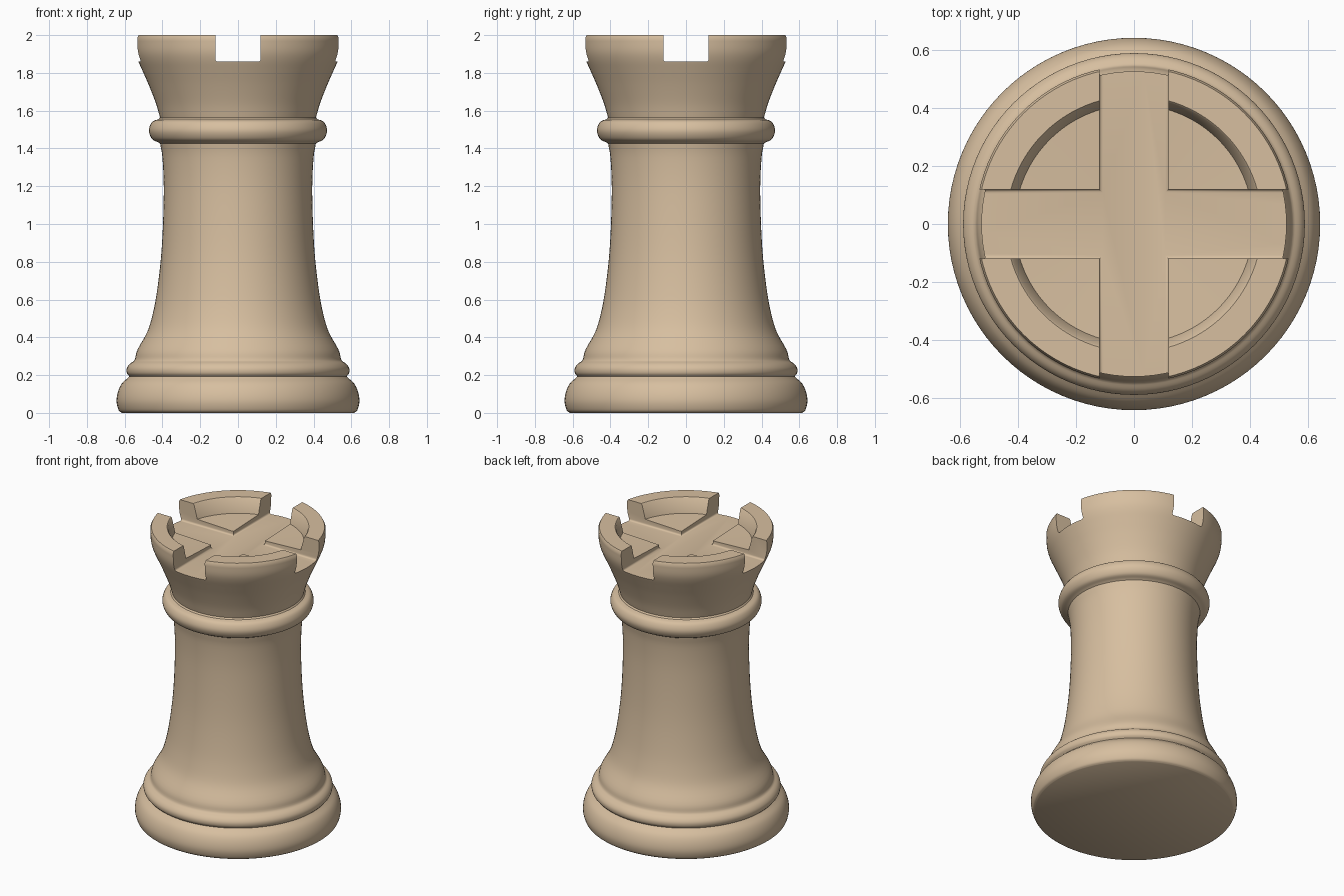
import bpy, bmesh, math
from mathutils import Vector

if "Cube" in bpy.data.objects:
    bpy.data.objects.remove(bpy.data.objects["Cube"])

SEGMENTS = 96


def smooth_curve(points, steps=4):
    """Catmull-Rom curve through (radius, height) points."""
    p = [Vector(q) for q in points]
    p = [2 * p[0] - p[1]] + p + [2 * p[-1] - p[-2]]
    out = []
    for a, b, c, d in zip(p, p[1:], p[2:], p[3:]):
        for i in range(steps):
            t = i / steps
            out.append(0.5 * (2 * b + (c - a) * t + (2 * a - 5 * b + 4 * c - d) * t * t
                              + (3 * b - a - 3 * c + d) * t ** 3))
    return out + [p[-2]]


def lathe(name, profile):
    """Revolve a profile around z; zero radius closes to a pole."""
    bm = bmesh.new()
    verts = [bm.verts.new((r, 0, z)) for r, z in profile]
    edges = [bm.edges.new(pair) for pair in zip(verts, verts[1:])]
    bmesh.ops.spin(bm, geom=verts + edges, cent=(0, 0, 0), axis=(0, 0, 1),
                   angle=math.tau, steps=SEGMENTS, use_duplicate=False)
    bmesh.ops.remove_doubles(bm, verts=bm.verts[:], dist=1e-4)
    bmesh.ops.recalc_face_normals(bm, faces=bm.faces[:])
    return to_object(name, bm)


def to_object(name, bm):
    mesh = bpy.data.meshes.new(name)
    bm.to_mesh(mesh)
    bm.free()
    obj = bpy.data.objects.new(name, mesh)
    bpy.context.collection.objects.link(obj)
    return obj


def cross_cutter(half, reach, bottom, top, fillet):
    """Plus-shaped prism with rounded lower edges."""
    corner = [(reach, -half), (reach, half), (half, half)]
    outline = []
    for k in range(4):
        c, s = round(math.cos(k * math.pi / 2)), round(math.sin(k * math.pi / 2))
        outline += [(c * x - s * y, s * x + c * y) for x, y in corner]
    bm = bmesh.new()
    base = bm.faces.new([bm.verts.new((x, y, bottom)) for x, y in outline])
    res = bmesh.ops.extrude_face_region(bm, geom=[base], use_keep_orig=True)
    bmesh.ops.translate(bm, vec=(0, 0, top - bottom),
                        verts=[v for v in res["geom"] if isinstance(v, bmesh.types.BMVert)])
    bmesh.ops.recalc_face_normals(bm, faces=bm.faces[:])
    low = [e for e in bm.edges if all(abs(v.co.z - bottom) < 1e-5 for v in e.verts)]
    bmesh.ops.bevel(bm, geom=low, offset=fillet, segments=3, profile=0.5, affect='EDGES')
    return to_object("notch_cutter", bm)


# Profile sections, bottom to top
foot = [(0.615, 0), (0.632, 0.015), (0.643, 0.06), (0.636, 0.11), (0.615, 0.155), (0.58, 0.188)]
foot_ring = [(0.575, 0.193), (0.588, 0.21), (0.589, 0.235), (0.575, 0.258), (0.55, 0.275)]
column = [(0.545, 0.285), (0.532, 0.335), (0.48, 0.43), (0.45, 0.53), (0.428, 0.65),
          (0.408, 0.82), (0.397, 1.0), (0.393, 1.2), (0.4, 1.35), (0.412, 1.425)]
collar = [(0.422, 1.432), (0.455, 1.45), (0.472, 1.495), (0.455, 1.54), (0.42, 1.555)]
crown = [(0.413, 1.565), (0.435, 1.64), (0.472, 1.735), (0.505, 1.81), (0.531, 1.87),
         (0.544, 1.92), (0.547, 1.985)]
rim_and_floor = [Vector(p) for p in
                 [(0.54, 2), (0.442, 2), (0.436, 1.994), (0.412, 1.9), (0, 1.882)]]
profile = [Vector((0, 0))]
for section in (foot, foot_ring, column, collar, crown):
    profile += smooth_curve(section)
profile += rim_and_floor

# Turned body
body = lathe("tower_piece", profile)

# Four notches cut by one cross
cutter = cross_cutter(0.12, 0.9, 1.86, 2.3, 0.012)
cutter.hide_render = True
mod = body.modifiers.new("notches", 'BOOLEAN')
mod.operation = 'DIFFERENCE'
mod.solver = 'EXACT'
mod.object = cutter
bpy.context.view_layer.objects.active = body
body.select_set(True)
bpy.ops.object.modifier_apply(modifier=mod.name)
bpy.data.objects.remove(cutter)

# Pale wood colour and shading
wood = bpy.data.materials.new("pale_wood")
wood.diffuse_color = (0.68, 0.52, 0.35, 1)
wood.use_nodes = True
wood.node_tree.nodes["Principled BSDF"].inputs["Base Color"].default_value = wood.diffuse_color
body.data.materials.clear()
body.data.materials.append(wood)
bpy.ops.object.shade_smooth_by_angle(angle=math.radians(35))
